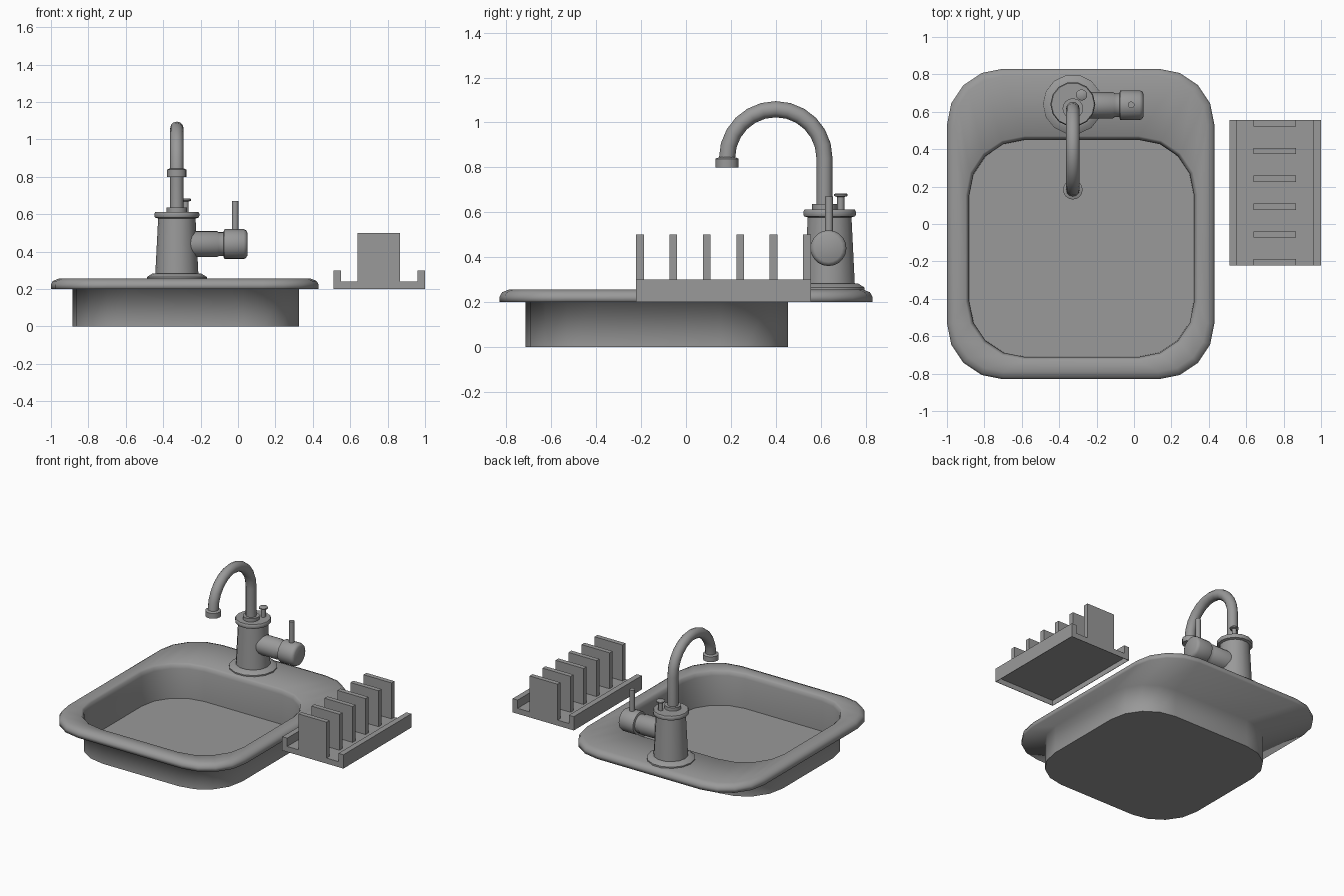
import bpy, bmesh
from math import pi, sin, cos
from mathutils import Matrix, Vector

cube = bpy.data.objects.get("Cube")
if cube:
    bpy.data.objects.remove(cube, do_unlink=True)

GREY = (0.32, 0.32, 0.32, 1)
metal = bpy.data.materials.new("grey_metal")
metal.use_nodes = True
metal.diffuse_color = GREY
metal.node_tree.nodes["Principled BSDF"].inputs["Base Color"].default_value = GREY


def finish(name, bm, angle=None):
    """Turn a bmesh into an object, smooth below the given angle."""
    bmesh.ops.recalc_face_normals(bm, faces=bm.faces)
    mesh = bpy.data.meshes.new(name)
    bm.to_mesh(mesh)
    bm.free()
    mesh.materials.append(metal)
    obj = bpy.data.objects.new(name, mesh)
    bpy.context.collection.objects.link(obj)
    if angle:
        bpy.ops.object.select_all(action='DESELECT')
        obj.select_set(True)
        bpy.context.view_layer.objects.active = obj
        bpy.ops.object.shade_smooth_by_angle(angle=angle)
    return obj


def loft(bm, loops):
    """Bridge closed loops in order and cap both ends; returns the caps."""
    rings = [[bm.verts.new(p) for p in loop] for loop in loops]
    n = len(rings[0])
    for a, b in zip(rings, rings[1:]):
        for i in range(n):
            j = (i + 1) % n
            bm.faces.new((a[i], a[j], b[j], b[i]))
    return [bm.faces.new(rings[0]), bm.faces.new(rings[-1])]


def lathe(name, centre, profile, axis='Z', sides=16):
    """Solid of revolution from (radius, distance) points along an axis."""
    turn = Matrix.Rotation(pi / 2, 3, 'Y') if axis == 'X' else Matrix.Identity(3)
    loops = [[Vector(centre) + turn @ Vector((r * cos(2 * pi * i / sides),
                                              r * sin(2 * pi * i / sides), h))
              for i in range(sides)] for r, h in profile]
    bm = bmesh.new()
    loft(bm, loops)
    return finish(name, bm, 0.7)


def rounded(x0, x1, y0, y1, r, z, inset=0.0, steps=4):
    """Rounded rectangle loop at height z."""
    pts = []
    corners = ((x1 - r, y1 - r), (x0 + r, y1 - r), (x0 + r, y0 + r), (x1 - r, y0 + r))
    for k, (cx, cy) in enumerate(corners):
        for s in range(steps + 1):
            a = (k + s / steps) * pi / 2
            pts.append((cx + (r - inset) * cos(a), cy + (r - inset) * sin(a), z))
    return pts


# Sink: basin underside, rim, then the inside of the basin
RIM = (-1.0, 0.43, -0.83, 0.83, 0.30)
BOWL = (-0.885, 0.325, -0.715, 0.455, 0.30)
bm = bmesh.new()
caps = loft(bm, [
    rounded(*BOWL, 0.0), rounded(*BOWL, 0.2),
    rounded(*RIM, 0.2), rounded(*RIM, 0.225), rounded(*RIM, 0.243, 0.01),
    rounded(*RIM, 0.255, 0.04),
    rounded(*BOWL, 0.255, -0.015), rounded(*BOWL, 0.245, -0.004),
    rounded(*BOWL, 0.22, 0.004), rounded(*BOWL, 0.006, 0.006)])
for f in bm.faces:
    f.smooth = f not in caps
for cap in caps:
    for e in cap.edges:
        e.smooth = False
finish("sink", bm)

# Faucet body
FX, FY = -0.327, 0.64
lathe("faucet_body", (FX, FY, 0), [
    (0.16, 0.25), (0.16, 0.264), (0.13, 0.283), (0.115, 0.283), (0.10, 0.577),
    (0.117, 0.582), (0.12, 0.590), (0.12, 0.603), (0.115, 0.612)], sides=14)
lathe("spout_collar", (FX, 0.617, 0), [(0.055, 0.60), (0.055, 0.636)])

# Spout: riser and half-circle bend, swept in the x = FX plane
ARC_Y, ARC_Z, ARC_R, PIPE = 0.40, 0.842, 0.217, 0.036
path = [(ARC_Y + ARC_R, 0.62, 0)]
path += [(ARC_Y + ARC_R * cos(t), ARC_Z + ARC_R * sin(t), t)
         for t in (pi * i / 12 for i in range(13))]
loops = []
for y, z, t in path:
    out = Vector((0, cos(t), sin(t)))
    loops.append([Vector((FX, y, z)) + PIPE * (cos(a) * out + sin(a) * Vector((1, 0, 0)))
                  for a in (2 * pi * k / 12 for k in range(12))])
bm = bmesh.new()
loft(bm, loops)
finish("spout", bm, 0.7)
lathe("spout_nozzle", (FX, ARC_Y - ARC_R, 0), [(0.052, 0.80), (0.052, 0.838), (0.036, 0.845)])

# Small lift knob behind the spout
lathe("lift_knob", (-0.28, 0.69, 0), [
    (0.016, 0.60), (0.016, 0.668), (0.03, 0.672), (0.03, 0.68), (0.025, 0.684)], sides=12)

# Side valve and its lever
lathe("side_valve", (0, 0.635, 0.44), [
    (0.07, -0.30), (0.07, -0.112), (0.064, -0.104), (0.064, -0.078), (0.078, -0.074),
    (0.08, -0.066), (0.08, 0.03), (0.074, 0.043), (0.062, 0.05)], axis='X', sides=20)
lathe("valve_lever", (-0.015, 0.637, 0), [(0.018, 0.50), (0.018, 0.67)], sides=12)


def box(bm, x0, x1, y0, y1, z0, z1):
    """Add a box without its bottom and return nothing."""
    made = bmesh.ops.create_cube(bm, size=1)['verts']
    bmesh.ops.scale(bm, verts=made, vec=(x1 - x0, y1 - y0, z1 - z0))
    bmesh.ops.translate(bm, verts=made,
                        vec=((x0 + x1) / 2, (y0 + y1) / 2, (z0 + z1) / 2))


# Drying rack tray: open below, with a rail along each side
X0, X1, Y0, Y1 = 0.51, 1.0, -0.222, 0.556
WALL, RAIL, FLOOR = 0.003, 0.04, 0.24
bm = bmesh.new()
box(bm, X0, X1, Y0, Y1, FLOOR - WALL, FLOOR)
for x in (X0, X1 - RAIL):
    box(bm, x, x + RAIL, Y0, Y1, FLOOR, 0.30)
for x in (X0, X1 - WALL):
    box(bm, x, x + WALL, Y0, Y1, 0.2, FLOOR)
for y in (Y0, Y1 - WALL):
    box(bm, X0, X1, y, y + WALL, 0.2, FLOOR)
finish("rack_tray", bm)

# Rack dividers
COUNT, THICK = 6, 0.034
for i in range(COUNT):
    y = Y0 + i * (Y1 - Y0 - THICK) / (COUNT - 1)
    bm = bmesh.new()
    box(bm, 0.64, 0.865, y, y + THICK, FLOOR, 0.50)
    finish(f"rack_divider_{i + 1}", bm)
